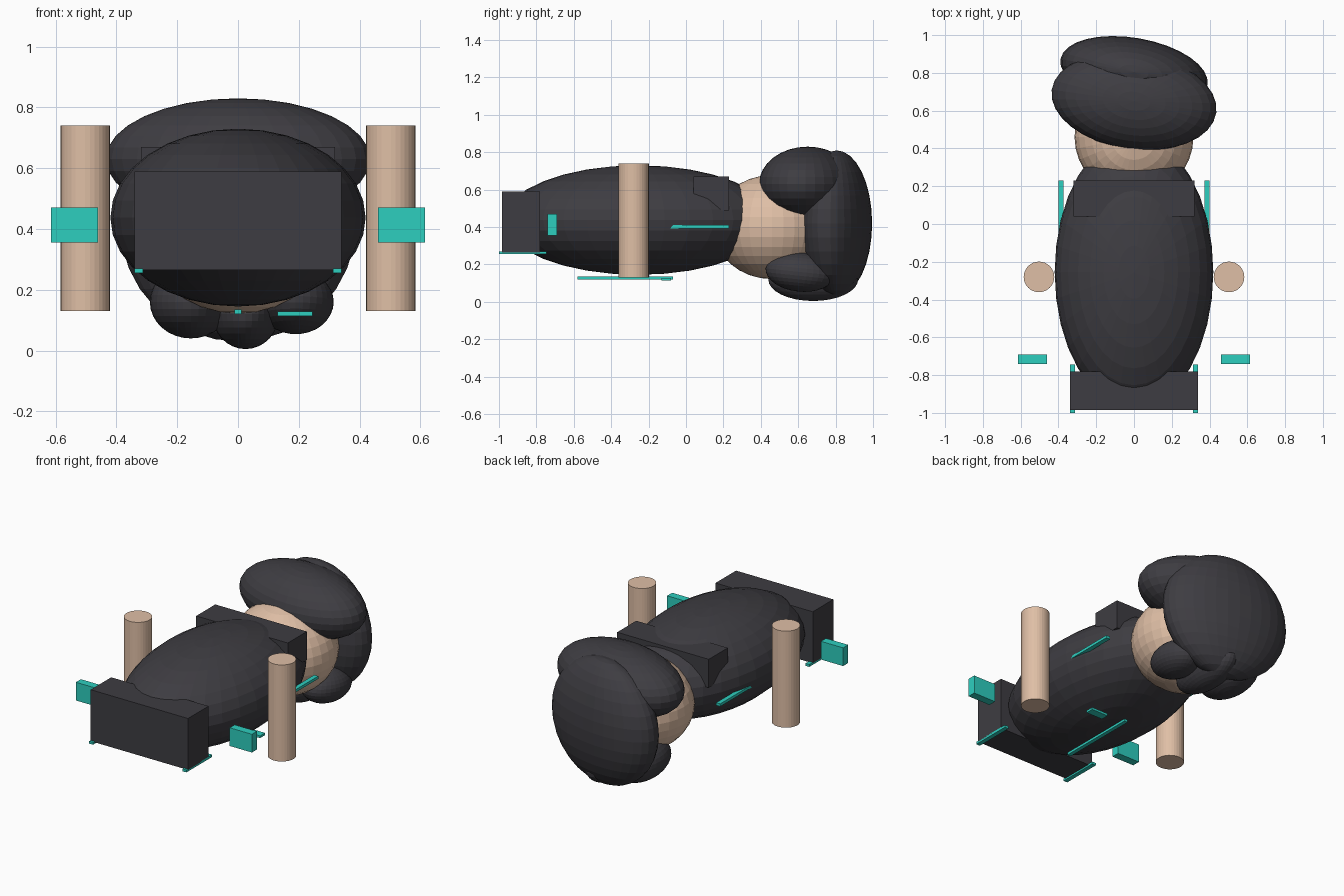
import bpy, math
from mathutils import Matrix

if "Cube" in bpy.data.objects:
    bpy.data.objects.remove(bpy.data.objects["Cube"])


def material(name, rgb):
    m = bpy.data.materials.new(name)
    m.diffuse_color = (*rgb, 1)
    m.use_nodes = True
    m.node_tree.nodes["Principled BSDF"].inputs["Base Color"].default_value = m.diffuse_color
    return m


DARK = material("charcoal", (0.048, 0.046, 0.054))
SKIN = material("skin tan", (0.74, 0.52, 0.38))
TEAL = material("teal", (0.027, 0.62, 0.52))


def finish(name, mat):
    ob = bpy.context.object
    ob.name = name
    ob.data.materials.append(mat)
    return ob


def ellipsoid(name, mat, centre, radii, turn=(0, 0, 0), segs=32, rings=16):
    bpy.ops.mesh.primitive_uv_sphere_add(
        segments=segs, ring_count=rings, radius=1, location=centre,
        rotation=[math.radians(a) for a in turn])
    ob = finish(name, mat)
    ob.data.transform(Matrix.Diagonal((*radii, 1)))
    return ob


def box(name, mat, lo, hi):
    centre = [(a + b) / 2 for a, b in zip(lo, hi)]
    bpy.ops.mesh.primitive_cube_add(size=1, location=centre)
    ob = finish(name, mat)
    ob.data.transform(Matrix.Diagonal((*[b - a for a, b in zip(lo, hi)], 1)))
    return ob


# Torso with a block at each end
ellipsoid("torso", DARK, (0, -0.255, 0.4375), (0.42, 0.72, 0.2925))
box("front_block", DARK, (-0.34, -0.985, 0.265), (0.34, -0.78, 0.59))
box("collar_block", DARK, (-0.32, 0.04, 0.49), (0.32, 0.23, 0.67))

# Head
ellipsoid("head", SKIN, (0, 0.46, 0.4), (0.315, 0.315, 0.278))

# Hair: crown, back mass and three lower locks
ellipsoid("hair_crown", DARK, (0, 0.65, 0.63), (0.44, 0.255, 0.2), (0, 0, -8))
ellipsoid("hair_back", DARK, (0, 0.805, 0.42), (0.395, 0.18, 0.39), (0, 0, -10))
ellipsoid("lock_right", DARK, (0.19, 0.61, 0.16), (0.125, 0.185, 0.105), (-6, 0, 0))
ellipsoid("lock_middle", DARK, (0.025, 0.68, 0.12), (0.11, 0.24, 0.115))
ellipsoid("lock_left", DARK, (-0.155, 0.66, 0.16), (0.135, 0.22, 0.12))

# Mirrored limbs and trim
for side, s in (("left", -1), ("right", 1)):
    bpy.ops.mesh.primitive_cylinder_add(
        vertices=32, radius=0.081, depth=0.61, location=(s * 0.503, -0.28, 0.435))
    finish("limb_" + side, SKIN)

    def trim(name, x0, x1, y0, y1, z0, z1):
        xs = sorted((s * x0, s * x1))
        box(name + "_" + side, TEAL, (xs[0], y0, z0), (xs[1], y1, z1))

    trim("outer_plate", 0.46, 0.615, -0.74, -0.69, 0.355, 0.47)
    trim("side_strip", 0.372, 0.40, -0.27, 0.23, 0.393, 0.41)
    trim("block_strip", 0.313, 0.34, -1.0, -0.745, 0.255, 0.27)

# Trim under the torso
box("belly_strip", TEAL, (-0.012, -0.58, 0.12), (0.012, -0.07, 0.135))
box("belly_tab", TEAL, (0.13, -0.13, 0.114), (0.245, -0.08, 0.128))
